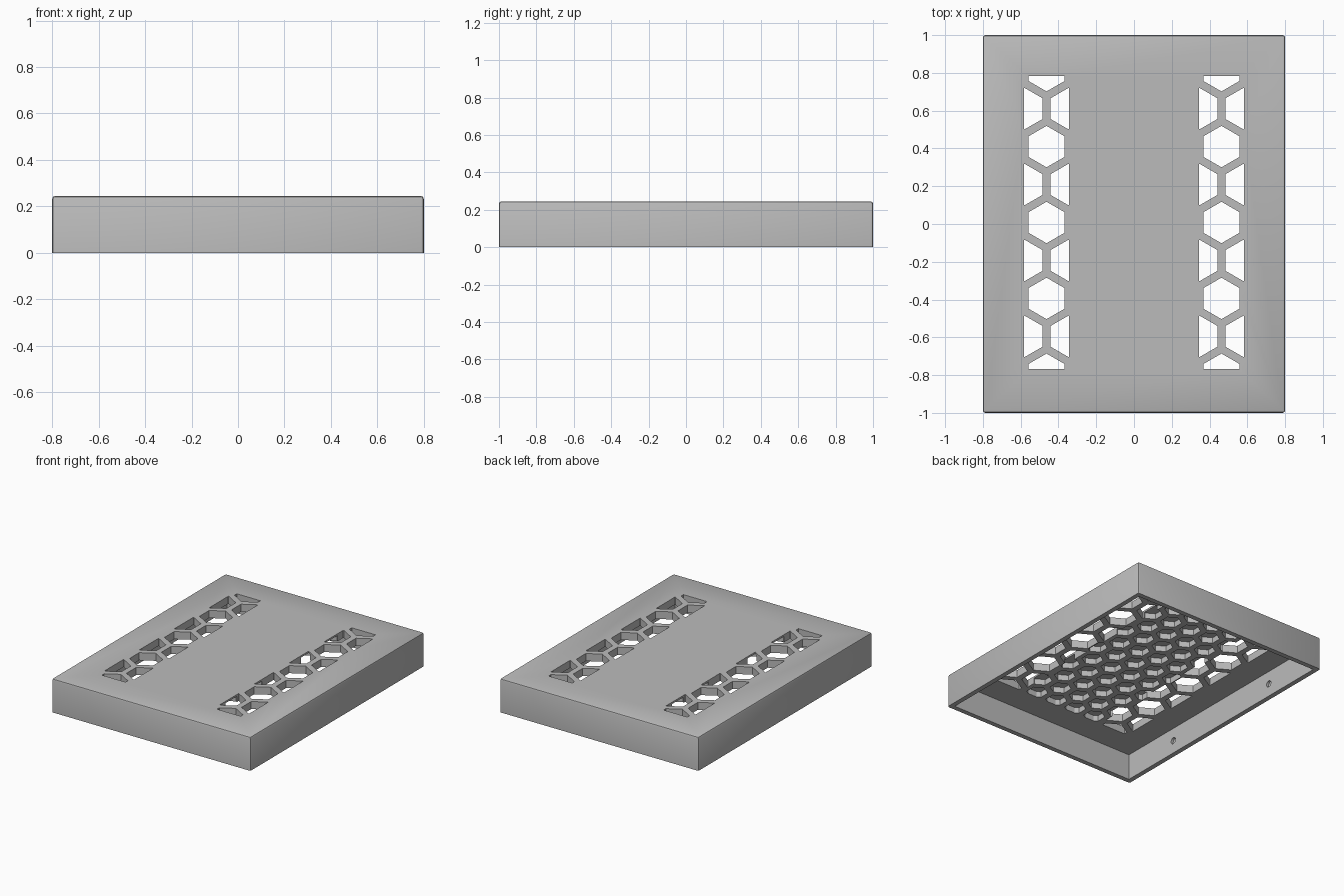
import bpy, bmesh, math
from mathutils import Vector, Matrix

if "Cube" in bpy.data.objects:
    bpy.data.objects.remove(bpy.data.objects["Cube"])

HX, HY, H = 0.8, 1.0, 0.245      # half width, half depth, height
WALL, CEILING = 0.035, 0.19      # side wall thickness, underside of the roof

grey = bpy.data.materials.new("plain grey")
grey.use_nodes = True
grey.diffuse_color = (0.5, 0.5, 0.5, 1)
grey.node_tree.nodes["Principled BSDF"].inputs["Base Color"].default_value = (0.5, 0.5, 0.5, 1)


def make_object(name, bm):
    bmesh.ops.recalc_face_normals(bm, faces=bm.faces)
    mesh = bpy.data.meshes.new(name)
    bm.to_mesh(mesh)
    bm.free()
    mesh.materials.append(grey)
    ob = bpy.data.objects.new(name, mesh)
    bpy.context.collection.objects.link(ob)
    return ob


def add_box(bm, x, y, z0, z1):
    m = Matrix.Translation((0, 0, (z0 + z1) / 2)) @ Matrix.Diagonal((2 * x, 2 * y, z1 - z0, 1))
    return bmesh.ops.create_cube(bm, size=1, matrix=m)["verts"]


def honeycomb(name, cx, cy, half_x, half_y, pitch, wall, z0, z1):
    """Hexagonal prisms on a staggered grid, trimmed to a rectangle."""
    bm = bmesh.new()
    radius = (pitch - wall) / math.sqrt(3)
    row_step = pitch * math.sqrt(3) / 2
    rows, cols = int(half_y / row_step) + 1, int(half_x / pitch) + 1
    for r in range(-rows, rows + 1):
        for c in range(-cols, cols + 1):
            x, y = (c + 0.5 * (r % 2)) * pitch, r * row_step
            bmesh.ops.create_circle(bm, cap_ends=True, segments=6, radius=radius,
                                    matrix=Matrix.Translation((x, y, 0)))
    for co, no in (((half_x, 0, 0), (1, 0, 0)), ((-half_x, 0, 0), (-1, 0, 0)),
                   ((0, half_y, 0), (0, 1, 0)), ((0, -half_y, 0), (0, -1, 0))):
        bmesh.ops.bisect_plane(bm, geom=bm.verts[:] + bm.edges[:] + bm.faces[:],
                               plane_co=co, plane_no=no, clear_outer=True)
    # Drop slivers left by the trimming
    slivers = [f for f in bm.faces if f.calc_area() < 0.0008]
    bmesh.ops.delete(bm, geom=slivers, context='FACES')
    bmesh.ops.translate(bm, verts=bm.verts, vec=(cx, cy, z0))
    ext = bmesh.ops.extrude_face_region(bm, geom=bm.faces[:], use_keep_orig=True)
    top = [g for g in ext["geom"] if isinstance(g, bmesh.types.BMVert)]
    bmesh.ops.translate(bm, verts=top, vec=(0, 0, z1 - z0))
    return make_object(name, bm)


def cut(target, cutter):
    cutter.hide_render = True
    mod = target.modifiers.new("cut", 'BOOLEAN')
    mod.operation, mod.solver, mod.object = 'DIFFERENCE', 'EXACT', cutter
    bpy.ops.object.select_all(action='DESELECT')
    bpy.context.view_layer.objects.active = target
    target.select_set(True)
    bpy.ops.object.modifier_apply(modifier=mod.name)
    bpy.data.objects.remove(cutter)


# Outer shell with chamfered top and upright edges
bm = bmesh.new()
add_box(bm, HX, HY, 0, H)
edges = [e for e in bm.edges if max(v.co.z for v in e.verts) > H / 2]
bmesh.ops.bevel(bm, geom=edges, offset=0.013, segments=2, affect='EDGES', profile=0.5)
cover = make_object("vented_cover", bm)

# Hollow inside, open at the bottom
bm = bmesh.new()
add_box(bm, HX - WALL, HY - WALL, -0.1, CEILING)
cut(cover, make_object("cavity_cutter", bm))

# Blind honeycomb pockets under the roof
cut(cover, honeycomb("pocket_cutter", 0, 0.008, 0.36, 0.775, 0.167, 0.042,
                     CEILING - 0.02, CEILING + 0.042))

# Two vent strips through the roof
for side in (-1, 1):
    cut(cover, honeycomb("vent_cutter", side * 0.463, 0.008, 0.119, 0.775, 0.232, 0.042,
                         CEILING - 0.04, H + 0.05))

# Round blind dimples inside the side walls
bm = bmesh.new()
for sx in (-1, 1):
    for sy in (-1, 1):
        m = Matrix.Translation((sx * (HX - WALL), sy * 0.5, 0.095)) @ Matrix.Rotation(math.pi / 2, 4, 'Y')
        bmesh.ops.create_cone(bm, cap_ends=True, segments=20, radius1=0.023, radius2=0.023,
                              depth=0.036, matrix=m)
cut(cover, make_object("dimple_cutter", bm))

bpy.ops.object.shade_smooth_by_angle(angle=math.radians(25))
